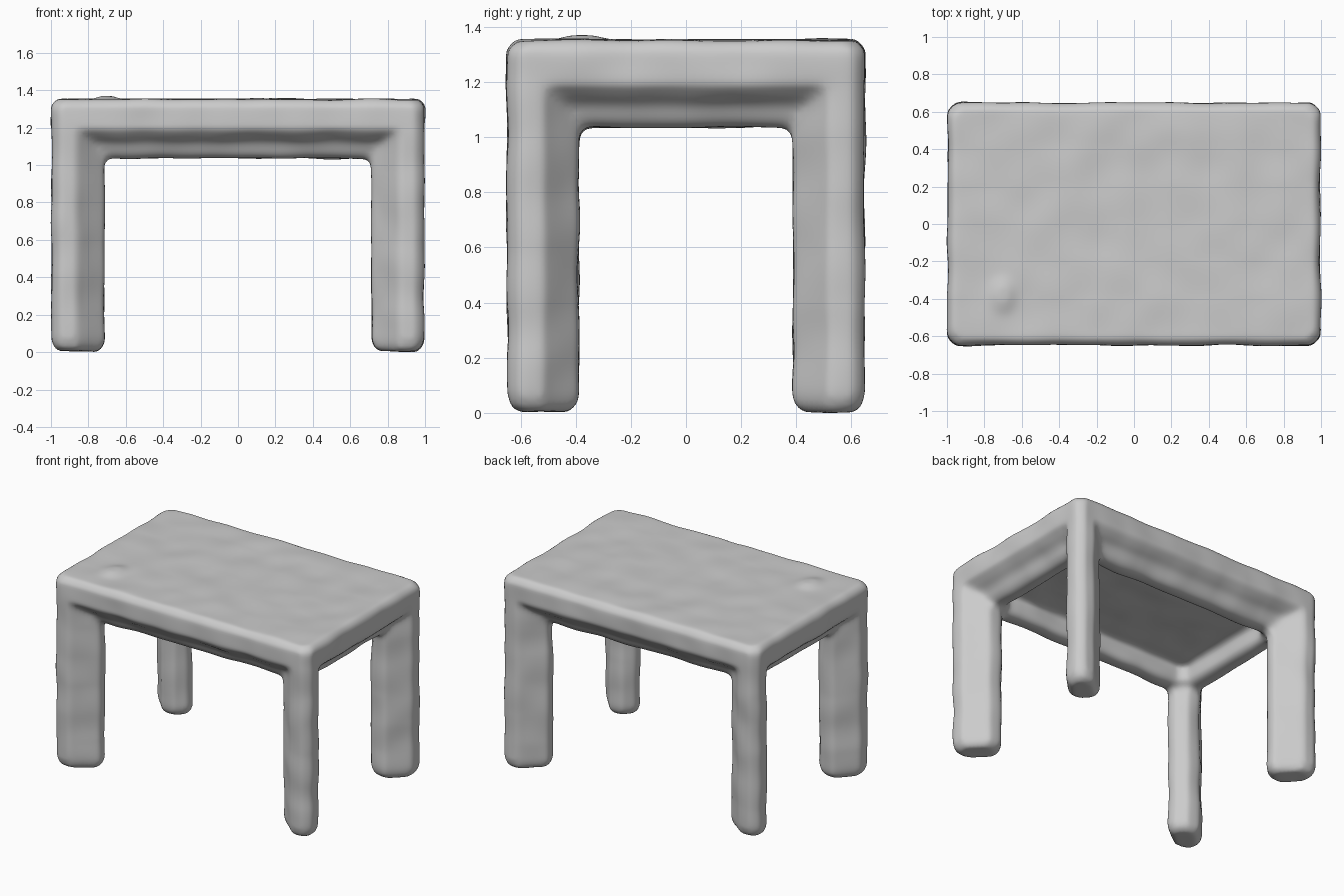
import bpy, bmesh
from mathutils import Vector, Matrix, noise

cube = bpy.data.objects.get("Cube")
if cube:
    bpy.data.objects.remove(cube, do_unlink=True)

HX, HY, TOP = 0.997, 0.648, 1.352

grey = bpy.data.materials.new("plain grey")
grey.use_nodes = True
colour = (0.6, 0.6, 0.6, 1)
grey.diffuse_color = colour
grey.node_tree.nodes["Principled BSDF"].inputs["Base Color"].default_value = colour

bm = bmesh.new()


def loft(rings, closed=False):
    """Skin a row of vertex rings; cap the ends unless the row closes."""
    rows = [[bm.verts.new(p) for p in ring] for ring in rings]
    pairs = list(zip(rows, rows[1:])) + ([(rows[-1], rows[0])] if closed else [])
    for a, b in pairs:
        for i in range(len(a)):
            j = (i + 1) % len(a)
            bm.faces.new((a[i], a[j], b[j], b[i]))
    if not closed:
        bm.faces.new(rows[0])
        bm.faces.new(rows[-1])


corners = [(-1, -1), (1, -1), (1, 1), (-1, 1)]

# Legs: slabs set diagonally, with rounded feet (height, section scale)
leg_section = [(.045, 0), (.13, 0), (.285, .13), (.285, .19),
               (.22, .26), (.13, .26), (0, .13), (0, .045)]
cu, cv = .14, .13
for sx, sy in corners:
    loft([[(sx * (HX - cu - (u - cu) * k), sy * (HY - cv - (v - cv) * k), z)
           for u, v in leg_section]
          for z, k in ((0, .72), (.02, .9), (.06, 1), (TOP - .06, 1))])

# Apron: frame with clipped corners and a tucked-in lower lip (inset, height)
CLIP = .045
apron_section = [(.03, TOP), (0, TOP - .035), (0, 1.19), (.05, 1.145), (.09, 1.12),
                 (.12, 1.06), (.15, 1.035), (.22, 1.035), (.25, 1.06), (.25, TOP)]
stations = []
for sx, sy in corners:
    ends = [(CLIP, 0), (0, CLIP)]
    stations += [(sx, sy, c) for c in (ends if sx * sy < 0 else ends[::-1])]
loft([[(sx * (HX - d - cx), sy * (HY - d - cy), z) for d, z in apron_section]
      for sx, sy, (cx, cy) in stations], closed=True)

# Table top panel
loft([[(sx * (HX - .1), sy * (HY - .1), z) for sx, sy in corners]
      for z in (1.17, TOP)])

# Small lump on the top
bmesh.ops.create_uvsphere(
    bm, u_segments=16, v_segments=10, radius=1,
    matrix=Matrix.Translation((-.7, -.38, TOP - .01)) @ Matrix.Diagonal((.08, .11, .03, 1)))

bmesh.ops.recalc_face_normals(bm, faces=bm.faces)
mesh = bpy.data.meshes.new("table")
bm.to_mesh(mesh)
bm.free()
table = bpy.data.objects.new("table", mesh)
bpy.context.collection.objects.link(table)

# Fuse the parts and soften the edges
remesh = table.modifiers.new("fuse", "REMESH")
remesh.mode = "VOXEL"
remesh.voxel_size = 0.018
soften = table.modifiers.new("soften", "SMOOTH")
soften.factor = 0.5
soften.iterations = 9
bpy.context.view_layer.update()
graph = bpy.context.evaluated_depsgraph_get()
fused = bpy.data.meshes.new_from_object(table.evaluated_get(graph))
table.modifiers.clear()
table.data = fused

# Gentle hand-shaped unevenness
normals = [v.normal.copy() for v in fused.vertices]
for v, n in zip(fused.vertices, normals):
    v.co += n * 0.009 * noise.noise(Vector(v.co) * 5)

# Settle the feet on the ground
low = min(v.co.z for v in fused.vertices)
for v in fused.vertices:
    if v.co.z < .3:
        v.co.z -= low * (1 - v.co.z / .3)

fused.materials.clear()
fused.materials.append(grey)
for p in fused.polygons:
    p.material_index = 0
    p.use_smooth = True
fused.update()
